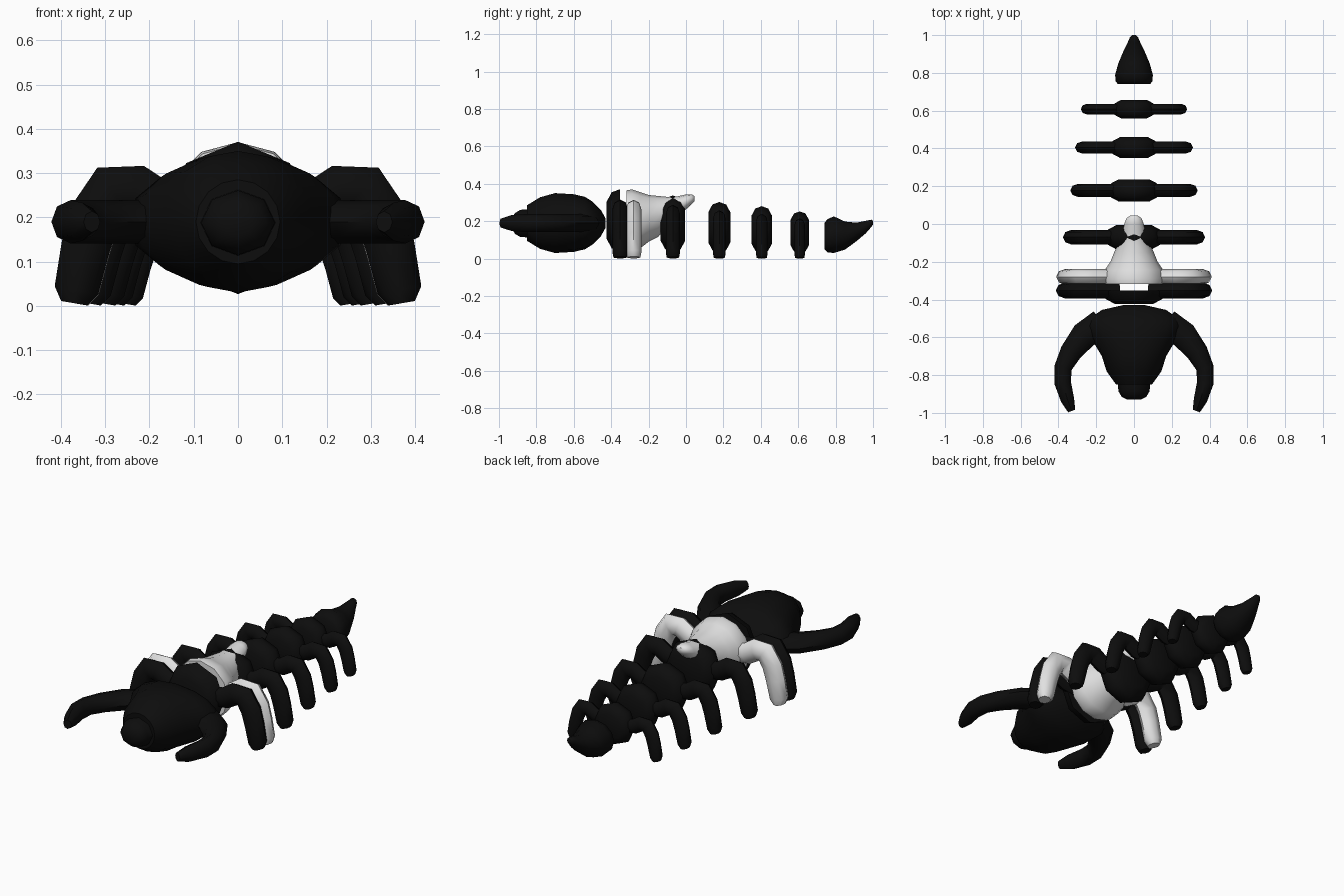
import bpy, bmesh, math
from mathutils import Vector

cube = bpy.data.objects.get("Cube")
if cube:
    bpy.data.objects.remove(cube, do_unlink=True)

X, Y, Z = Vector((1, 0, 0)), Vector((0, 1, 0)), Vector((0, 0, 1))


def material(name, value):
    m = bpy.data.materials.new(name)
    m.use_nodes = True
    colour = (value, value, value, 1)
    m.diffuse_color = colour
    m.node_tree.nodes["Principled BSDF"].inputs["Base Color"].default_value = colour
    return m


black = material("shell_black", 0.004)
white = material("pale_grey", 0.75)


def loft(bm, rings, sides):
    """Skin rings of (centre, u axis, v axis) and cap both ends."""
    loops = []
    for c, u, v in rings:
        angles = [2 * math.pi * i / sides for i in range(sides)]
        loops.append([bm.verts.new(c + u * math.cos(a) + v * math.sin(a)) for a in angles])
    for a, b in zip(loops, loops[1:]):
        for i in range(sides):
            j = (i + 1) % sides
            bm.faces.new((a[i], a[j], b[j], b[i]))
    bm.faces.new(loops[0])
    bm.faces.new(loops[-1])


def body(bm, profile, sides):
    """Rings along y: (y, centre z, half width, half height)."""
    loft(bm, [(Vector((0, y, z)), X * rx, Z * rz) for y, z, rx, rz in profile], sides)


def limb(bm, path, flat_axis, depth, sides=8):
    """Tube along (point, radius); depth is its thickness along flat_axis."""
    rings = []
    for i, (p, r) in enumerate(path):
        along = path[min(i + 1, len(path) - 1)][0] - path[max(i - 1, 0)][0]
        side = along.cross(flat_axis).normalized()
        rings.append((p, side * r, flat_axis * min(depth, r * 1.2)))
    loft(bm, rings, sides)


def finish(bm, name, mat, angle=50):
    bmesh.ops.recalc_face_normals(bm, faces=bm.faces)
    mesh = bpy.data.meshes.new(name)
    bm.to_mesh(mesh)
    bm.free()
    mesh.materials.append(mat)
    mesh.shade_smooth()
    mesh.set_sharp_from_angle(angle=math.radians(angle))
    ob = bpy.data.objects.new(name, mesh)
    bpy.context.collection.objects.link(ob)
    return ob


LEG = [(.08, .215, .055), (.17, .225, .055), (.23, .262, .057), (.285, .262, .06),
       (.325, .2, .058), (.345, .13, .055), (.365, .035, .05), (.37, .006, .03)]


def legs(bm, y, s):
    for side in (-1, 1):
        limb(bm, [(Vector((side * x * s, y, z * s)), r * s) for x, z, r in LEG], Y, .042 * s)


# Body segments, shrinking toward the tail
DISC = [(-.072, .1), (-.045, .15), (0, .166), (.045, .15), (.072, .1)]
for n, (y, s) in enumerate([(-.352, 1), (-.07, .91), (.178, .815), (.405, .755), (.608, .68)]):
    bm = bmesh.new()
    # The first ring is cut short where the pale section begins
    disc = DISC[:3] if n == 0 else DISC
    body(bm, [(y + dy * s, .205 * s, r * s, r * s) for dy, r in disc], 8)
    legs(bm, y, s)
    finish(bm, f"body_segment_{n + 1}", black)

# Pale section with its own legs and an upturned tip
bm = bmesh.new()
body(bm, [(-.318, .205, .16, .16), (-.29, .205, .165, .165), (-.245, .205, .155, .15),
          (-.2, .215, .125, .125), (-.15, .225, .105, .11), (-.1, .25, .08, .08),
          (-.05, .275, .06, .057), (0, .303, .052, .04), (.03, .317, .04, .027),
          (.046, .32, .018, .014)], 12)
legs(bm, -.28, .995)
finish(bm, "pale_section", white)

# Tail spike
bm = bmesh.new()
body(bm, [(.74, .12, .085, .07), (.755, .122, .097, .088), (.79, .128, .1, .098),
          (.85, .123, .083, .075), (.91, .142, .058, .05), (.96, .168, .034, .034),
          (.99, .188, .021, .02), (1, .192, .01, .01)], 12)
finish(bm, "tail_spike", black)

# Head
bm = bmesh.new()
body(bm, [(-.43, .19, .06, .025), (-.455, .19, .17, .07), (-.5, .19, .235, .115),
          (-.54, .19, .25, .14), (-.6, .19, .23, .154), (-.7, .19, .17, .16),
          (-.78, .19, .145, .138), (-.85, .19, .095, .095)], 16)
finish(bm, "head", black)

# Snout
bm = bmesh.new()
body(bm, [(-.83, .188, .085, .075), (-.885, .188, .083, .073), (-.915, .188, .065, .055),
          (-.93, .188, .035, .03)], 8)
finish(bm, "snout", black)

# Curved pincers
PINCER = [(.17, -.53, .08), (.265, -.59, .072), (.335, -.68, .058), (.375, -.76, .047),
          (.378, -.84, .044), (.352, -.93, .036), (.33, -.99, .02)]
for side, name in ((1, "left_pincer"), (-1, "right_pincer")):
    bm = bmesh.new()
    limb(bm, [(Vector((side * x, y, .19)), r) for x, y, r in PINCER], Z, .049)
    finish(bm, name, black)
